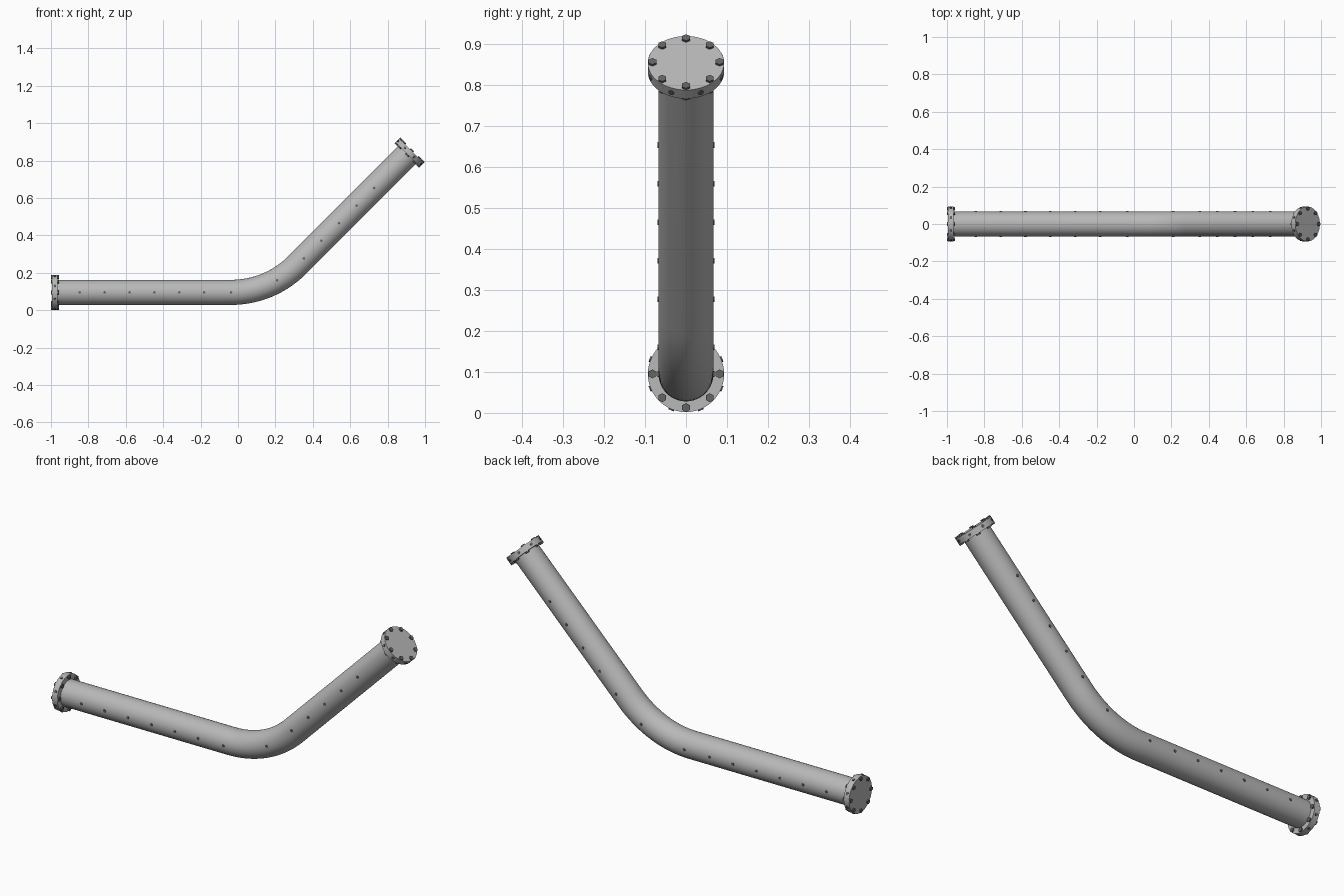
import bpy, bmesh, math
from mathutils import Vector, Matrix

cube = bpy.data.objects.get("Cube")
if cube:
    bpy.data.objects.remove(cube)


def material(name, value):
    m = bpy.data.materials.new(name)
    m.use_nodes = True
    colour = (value, value, value, 1)
    m.diffuse_color = colour
    m.node_tree.nodes["Principled BSDF"].inputs["Base Color"].default_value = colour
    return m


STEEL = material("light grey steel", 0.48)
DARK = material("dark grey bolt", 0.13)

PIPE_R, FLANGE_R, BOLT_RING = 0.067, 0.093, 0.082
BEND_R, BEND = 0.5, math.radians(45)
AXIS_Z, BEND_X = 0.095, -0.037
START = Vector((-0.994, 0, AXIS_Z))
UP = Vector((1, 0, 1)).normalized()
END = Vector((0.928, 0, 0.853))


def bend_point(a):
    return Vector((BEND_X + BEND_R * math.sin(a), 0, AXIS_Z + BEND_R * (1 - math.cos(a))))


def add_object(name, bm, mat, smooth=False):
    mesh = bpy.data.meshes.new(name)
    bm.to_mesh(mesh)
    bm.free()
    mesh.materials.append(mat)
    ob = bpy.data.objects.new(name, mesh)
    bpy.context.collection.objects.link(ob)
    if smooth:
        bpy.ops.object.select_all(action="DESELECT")
        ob.select_set(True)
        bpy.context.view_layer.objects.active = ob
        bpy.ops.object.shade_smooth_by_angle(angle=math.radians(35))
    return ob


def cylinder(bm, a, b, radius, sides):
    """Capped prism running from point a to point b."""
    d = b - a
    turn = d.to_track_quat("Z", "Y").to_matrix().to_4x4()
    bmesh.ops.create_cone(bm, cap_ends=True, segments=sides, radius1=radius, radius2=radius,
                          depth=d.length, matrix=Matrix.Translation((a + b) / 2) @ turn)


# Pipe: a round profile swept along straight, bend, straight
path = [START + Vector((0.01, 0, 0))]
path += [bend_point(BEND * i / 16) for i in range(17)]
path.append(END - UP * 0.01)
bm = bmesh.new()
SIDES = 48
rings = []
for i, p in enumerate(path):
    a = BEND * min(max(i - 1, 0), 16) / 16
    normal = Vector((-math.sin(a), 0, math.cos(a)))
    side = Vector((0, 1, 0))
    rings.append([bm.verts.new(p + PIPE_R * (math.cos(t) * side + math.sin(t) * normal))
                  for t in (math.tau * k / SIDES for k in range(SIDES))])
for r, s in zip(rings, rings[1:]):
    for k in range(SIDES):
        n = (k + 1) % SIDES
        bm.faces.new((r[k], r[n], s[n], s[k]))
bm.faces.new(rings[0])
bm.faces.new(rings[-1])
bmesh.ops.recalc_face_normals(bm, faces=bm.faces)
add_object("pipe", bm, STEEL, True)


# End flanges with through bolts and rim studs
def flange(name, face, inward):
    thick = 0.03
    bm = bmesh.new()
    cylinder(bm, face, face + inward * thick, FLANGE_R, 48)
    add_object(name + "_flange", bm, STEEL, True)

    bm = bmesh.new()
    side = Vector((0, 1, 0))
    other = inward.cross(side)
    for k in range(8):
        t = math.tau * k / 8
        c = face + BOLT_RING * (math.cos(t) * side + math.sin(t) * other)
        cylinder(bm, c - inward * 0.006, c + inward * (thick + 0.007), 0.011, 6)
    add_object(name + "_flange_bolts", bm, DARK)

    bm = bmesh.new()
    for k in range(8):
        t = math.tau * (k + 0.5) / 8
        out = math.cos(t) * side + math.sin(t) * other
        mid = face + inward * thick / 2
        cylinder(bm, mid + out * (FLANGE_R - 0.006), mid + out * (FLANGE_R + 0.003), 0.007, 8)
    add_object(name + "_rim_studs", bm, DARK)


flange("lower", START, Vector((1, 0, 0)))
flange("upper", END, -UP)

# Rows of studs along both sides of the pipe
STEP = 0.133
spots = [Vector((BEND_X - 0.011 + STEP * (i - 6), 0, AXIS_Z)) for i in range(6)]
spots += [bend_point(0), bend_point(math.radians(29.5))]
first = bend_point(BEND) + UP * 0.05
spots += [first + UP * STEP * i for i in range(5)]
for name, sign in (("left", 1), ("right", -1)):
    bm = bmesh.new()
    for p in spots:
        y = Vector((0, sign, 0))
        cylinder(bm, p + y * (PIPE_R - 0.006), p + y * (PIPE_R + 0.003), 0.007, 8)
    # the model faces -y, so its left and right rows are named by rail side
    add_object("back_studs" if sign > 0 else "front_studs", bm, DARK)
